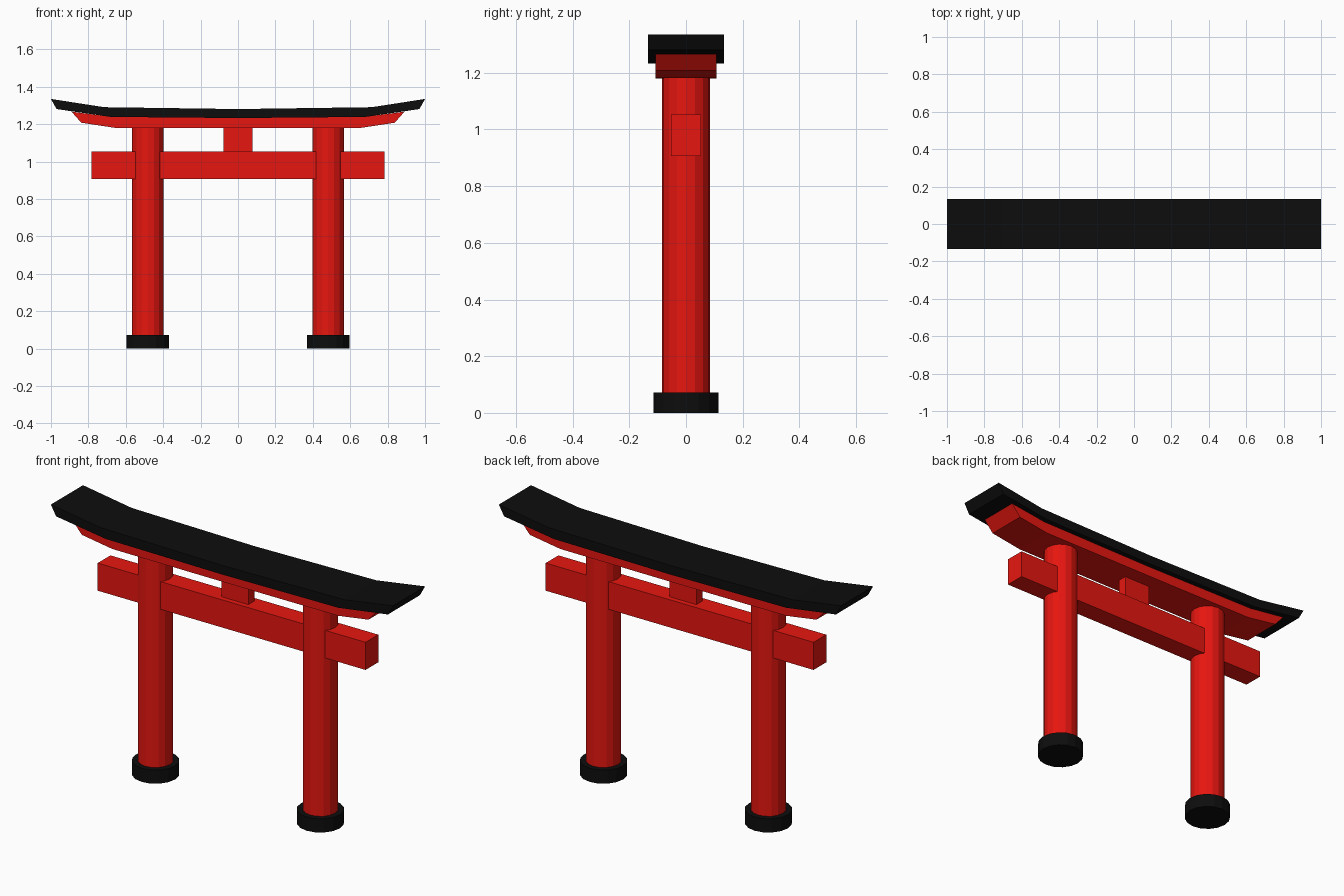
import bpy, bmesh, math

if "Cube" in bpy.data.objects:
    bpy.data.objects.remove(bpy.data.objects["Cube"])

def material(name, rgb):
    m = bpy.data.materials.new(name)
    m.diffuse_color = (*rgb, 1)
    m.use_nodes = True
    m.node_tree.nodes["Principled BSDF"].inputs["Base Color"].default_value = m.diffuse_color
    return m

RED = material("red_paint", (0.8, 0.008, 0.005))
BLACK = material("black_paint", (0.004, 0.004, 0.004))

def cylinder(name, x, z0, z1, r, mat, sides=16):
    bpy.ops.mesh.primitive_cylinder_add(vertices=sides, radius=r, depth=z1 - z0,
                                        location=(x, 0, (z0 + z1) / 2))
    ob = bpy.context.object
    ob.name = name
    ob.data.materials.append(mat)

def box(name, hx, hy, z0, z1, mat):
    bpy.ops.mesh.primitive_cube_add(size=1, location=(0, 0, (z0 + z1) / 2))
    ob = bpy.context.object
    ob.name = name
    ob.scale = (2 * hx, 2 * hy, z1 - z0)
    bpy.ops.object.transform_apply(location=False, rotation=False, scale=True)
    ob.data.materials.append(mat)

def curved_beam(name, top, bottom, hy, mat):
    """Beam of matching top/bottom (x, z) points for x >= 0, mirrored in x."""
    mirror = lambda pts: [(-x, z) for x, z in reversed(pts[1:])] + pts
    bm = bmesh.new()
    rings = [[bm.verts.new(p) for p in ((tx, -hy, tz), (tx, hy, tz), (bx, hy, bz), (bx, -hy, bz))]
             for (tx, tz), (bx, bz) in zip(mirror(top), mirror(bottom))]
    for a, b in zip(rings, rings[1:]):
        for i in range(4):
            j = (i + 1) % 4
            bm.faces.new((a[i], a[j], b[j], b[i]))
    bm.faces.new(rings[0])
    bm.faces.new(rings[-1])
    bmesh.ops.recalc_face_normals(bm, faces=bm.faces)
    me = bpy.data.meshes.new(name)
    bm.to_mesh(me)
    bm.free()
    me.materials.append(mat)
    bpy.context.collection.objects.link(bpy.data.objects.new(name, me))

# Pillars and their round feet
for side, x in (("left", -0.482), ("right", 0.482)):
    cylinder(f"{side}_foot", x, 0, 0.072, 0.114, BLACK)
    cylinder(f"{side}_pillar", x, 0.07, 1.19, 0.085, RED)

# Tie beam and the short strut above it
box("tie_beam", 0.783, 0.053, 0.907, 1.053, RED)
box("center_strut", 0.078, 0.025, 1.05, 1.19, RED)

# Upturned red lintel under the black roof beam
curved_beam("lintel", [(0, 1.237), (0.69, 1.241), (0.89, 1.267)],
            [(0, 1.18), (0.66, 1.181), (0.838, 1.208)], 0.107, RED)
curved_beam("roof_beam", [(0, 1.281), (0.715, 1.291), (1.0, 1.335)],
            [(0, 1.233), (0.68, 1.239), (0.97, 1.281)], 0.134, BLACK)
